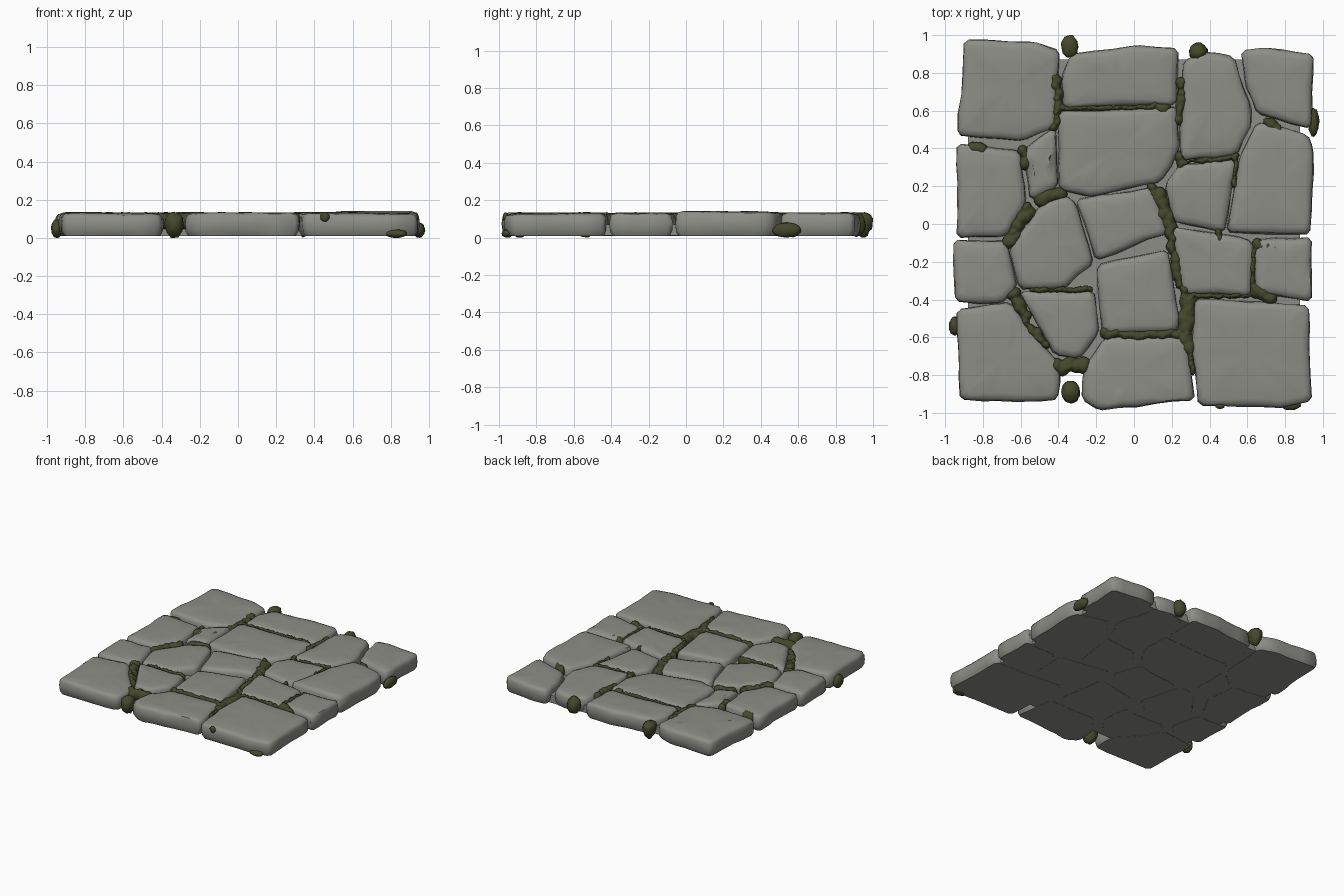
import bpy, bmesh, random
from math import radians, ceil
from mathutils import Vector, Matrix

random.seed(4)
if "Cube" in bpy.data.objects:
    bpy.data.objects.remove(bpy.data.objects["Cube"])


def material(name, rgb):
    mat = bpy.data.materials.new(name)
    mat.use_nodes = True
    mat.diffuse_color = (*rgb, 1)
    mat.node_tree.nodes["Principled BSDF"].inputs["Base Color"].default_value = (*rgb, 1)
    return mat


STONE = material("grey stone", (.27, .27, .245))
MOSS = material("dark moss", (.06, .065, .024))


def finish(bm, name, mat, angle):
    bmesh.ops.recalc_face_normals(bm, faces=bm.faces)
    mesh = bpy.data.meshes.new(name)
    bm.to_mesh(mesh)
    bm.free()
    mesh.materials.append(mat)
    mesh.shade_smooth()
    mesh.set_sharp_from_angle(angle=radians(angle))
    obj = bpy.data.objects.new(name, mesh)
    bpy.context.collection.objects.link(obj)
    return obj


def worn_outline(corners):
    """Clip the corners and break the sides into slightly wavy runs."""
    pts = [Vector(c) for c in corners]
    clipped = []
    for i, p in enumerate(pts):
        for q in (pts[i - 1], pts[(i + 1) % len(pts)]):
            clipped.append(p + (q - p).normalized() * min(.022, (q - p).length / 4))
    out = []
    for a, b in zip(clipped, clipped[1:] + clipped[:1]):
        n = ceil((b - a).length / .11)
        for k in range(n):
            wobble = Vector((random.uniform(-1, 1), random.uniform(-1, 1))) * .005
            out.append(a.lerp(b, k / n) + (wobble if k else wobble * .3))
    return out


def stone(name, *corners, top=.132):
    """One paving stone: stacked rings with a worn edge and an uneven top."""
    rim = worn_outline(corners)
    mid = sum(rim, Vector((0, 0))) / len(rim)
    tilt = Vector((random.uniform(-1, 1), random.uniform(-1, 1))) * .012
    bm = bmesh.new()
    rings = []
    # inset distance, height, roughness
    profile = ((.022, .01, 0), (.004, .035, .004), (0, .075, .006), (.004, top - .025, .005),
               (.016, top - .009, .004), (.045, top - .002, .003))
    for inset, z, rough in profile:
        ring = []
        for p in rim:
            away = p - mid
            q = p - away.normalized() * (inset + random.uniform(0, rough))
            lift = tilt.dot(away) if z > .1 else 0
            ring.append(bm.verts.new((q.x, q.y, z + lift + random.uniform(-rough, rough) * .5)))
        rings.append(ring)
    rings.append([bm.verts.new((*mid.lerp(p, .5), top + random.uniform(-.004, .003)
                                + tilt.dot(p - mid) / 2)) for p in rim])
    count = len(rim)
    for low, high in zip(rings, rings[1:]):
        for i in range(count):
            j = (i + 1) % count
            bm.faces.new((low[i], low[j], high[j], high[i]))
    bm.faces.new(rings[0])
    peak = bm.verts.new((*mid, top + .001))
    for i in range(count):
        bm.faces.new((rings[-1][i], rings[-1][(i + 1) % count], peak))
    return finish(bm, name, STONE, 50)


# back row
stone("back_left_stone", (-.94, .47), (-.9, .98), (-.53, .97), (-.39, .92), (-.41, .51), (-.59, .435))
stone("back_middle_stone", (-.39, .77), (-.34, .9), (.01, .95), (.235, .93), (.235, .63), (-.38, .61))
stone("back_tall_stone", (.24, .5), (.26, .87), (.37, .915), (.53, .89), (.62, .63),
      (.63, .53), (.545, .36), (.245, .33))
stone("back_right_stone", (.565, .92), (.69, .94), (.955, .9), (.94, .5), (.65, .58), (.585, .74))

# upper middle row
stone("left_upper_stone", (-.94, .43), (-.6, .39), (-.565, .11), (-.675, -.07), (-.94, -.075))
stone("left_wedge_stone", (-.595, .39), (-.415, .52), (-.4, .19), (-.55, .12))
stone("upper_centre_stone", (-.4, .6), (.235, .62), (.245, .4), (.15, .22), (-.235, .14), (-.4, .18))
stone("right_upper_stone", (.555, .36), (.65, .545), (.92, .48), (.955, .4), (.935, -.06),
      (.485, -.045), top=.14)
stone("right_inner_stone", (.16, .21), (.24, .32), (.545, .345), (.48, -.05), (.2, .01))

# lower middle row
stone("left_lower_stone", (-.96, -.08), (-.67, -.085), (-.615, -.34), (-.7, -.425), (-.95, -.415))
stone("left_centre_stone", (-.5, .1), (-.36, .16), (-.3, .11), (-.21, -.21), (-.37, -.345),
      (-.61, -.345), (-.665, -.13))
stone("centre_stone", (-.31, .13), (.1, .2), (.185, -.05), (-.205, -.195))
stone("right_centre_stone", (.19, -.01), (.48, -.05), (.635, -.09), (.625, -.385), (.25, -.37))
stone("right_small_stone", (.64, -.08), (.945, -.07), (.945, -.415), (.63, -.36))
stone("lower_centre_stone", (-.2, -.215), (.18, -.13), (.25, -.52), (.22, -.575), (-.17, -.58))
stone("lower_wedge_stone", (-.61, -.355), (-.21, -.35), (-.18, -.58), (-.29, -.72), (-.42, -.7))

# front row
stone("front_left_stone", (-.94, -.45), (-.655, -.41), (-.55, -.555), (-.39, -.74),
      (-.395, -.93), (-.6, -.945), (-.925, -.935))
stone("front_middle_stone", (-.16, -.595), (.28, -.6), (.325, -.935), (-.19, -.99), (-.28, -.93), (-.27, -.76))
stone("front_right_stone", (.32, -.39), (.93, -.425), (.945, -.94), (.8, -.975), (.34, -.965), (.3, -.66))

# bedding slab closing the joints and the underside
bm = bmesh.new()
bmesh.ops.create_cube(bm, size=1, matrix=Matrix.LocRotScale(
    Vector((0, .06, .0405)), None, Vector((1.76, 1.62, .059))))
finish(bm, "bedding_slab", STONE, 30)


def lump(bm, centre, size):
    spin = Matrix.Rotation(random.uniform(0, 6), 4, 'Z')
    place = Matrix.Translation(centre) @ spin @ Matrix.Diagonal((*size, 1))
    bmesh.ops.create_icosphere(bm, subdivisions=2, radius=1, matrix=place)


# moss creeping along the joints, as runs of flattened lumps
RUNS = {
    .032: ([(-.41, .78), (-.405, .62), (-.42, .52)], [(-.59, .38), (-.58, .33)],
           [(-.86, .4), (-.79, .4)], [(.25, .74), (.245, .55)],
           [(.12, .625), (.17, .605)], [(.19, -.02), (.22, -.2), (.24, -.32)],
           [(.245, .36), (.245, .33)], [(.71, .53), (.76, .51)],
           [(-.62, -.42), (-.55, -.55), (-.47, -.65)], [(-.15, -.58), (.0, -.59), (.22, -.58)]),
    .042: ([(-.5, .13), (-.41, .165)], [(-.56, .08), (-.66, -.1)],
           [(.11, .19), (.16, .06), (.19, -.01)], [(.66, -.11), (.74, -.13)],
           [(.65, -.35), (.73, -.41)], [(-.64, -.36), (-.62, -.42)],
           [(.27, -.36), (.285, -.5), (.28, -.64)], [(-.41, -.75), (-.28, -.75)]),
    .018: ([(.54, .36), (.53, .2)], [(.45, -.03), (.45, -.09)], [(.63, -.15), (.63, -.33)],
           [(.28, .33), (.53, .35)], [(-.54, -.35), (-.23, -.345)], [(.3, -.66), (.31, -.78)],
           [(.32, -.38), (.6, -.38)], [(-.39, .61), (.1, .62)]),
}
bm = bmesh.new()
for width, paths in RUNS.items():
    for path in paths:
        for a, b in zip(path, path[1:]):
            a, b = Vector(a), Vector(b)
            n = ceil((b - a).length / .022)
            for k in range(n + 1):
                p = a.lerp(b, k / n)
                r = width * random.uniform(.65, 1.2)
                drift = width * .35
                lump(bm, (p.x + random.uniform(-drift, drift), p.y + random.uniform(-drift, drift), .088),
                     (r, r * random.uniform(.7, 1), random.uniform(.043, .05)))
joint_moss = finish(bm, "joint_moss", MOSS, 180)
remesh = joint_moss.modifiers.new("merge_lumps", 'REMESH')
remesh.mode = 'VOXEL'
remesh.voxel_size = .008
remesh.use_smooth_shade = True

# moss clumps hanging on the outer edge: x, y, half sizes, middle height
CLUMPS = {
    "back_left": (-.34, .94, .045, .06, .1), "back_right": (.34, .91, .05, .05, .07),
    "right": (.95, .54, .03, .075, .04), "left": (-.95, -.54, .03, .05, .05),
    "front_left": (-.335, -.89, .05, .06, .08), "front_right": (.83, -.955, .055, .03, .022),
    "front_face": (.455, -.965, .024, .014, .11),
}
for place, (x, y, rx, ry, z) in CLUMPS.items():
    bm = bmesh.new()
    bmesh.ops.create_icosphere(bm, subdivisions=3, radius=1)
    tall = min(max(z, .02), .135 - z) if z > .03 else z
    for v in bm.verts:
        swell = 1 + random.uniform(-.07, .07)
        v.co = (x + v.co.x * rx * swell, y + v.co.y * ry * swell, max(0, z + v.co.z * tall * swell))
    if place in ("back_left", "front_left"):
        # root the clump down to the ground
        for v in bm.verts:
            if v.co.z < z:
                v.co.z = max(0, z - (z - v.co.z) * z / tall)
    finish(bm, place + "_moss_clump", MOSS, 180)
